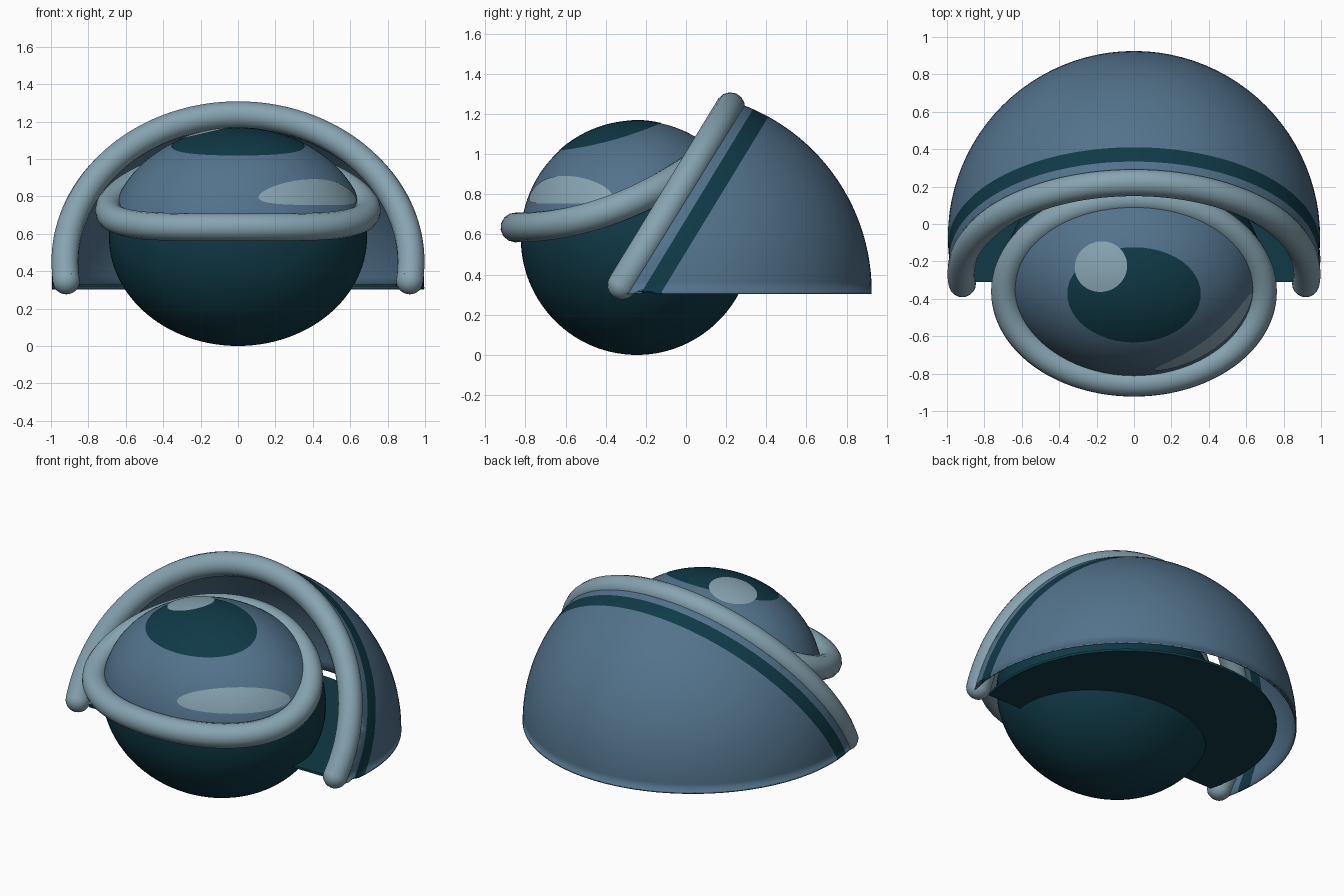
import bpy, bmesh, math
from mathutils import Vector, Matrix

if "Cube" in bpy.data.objects:
    bpy.data.objects.remove(bpy.data.objects["Cube"])


def material(name, rgb):
    m = bpy.data.materials.new(name)
    m.use_nodes = True
    m.diffuse_color = (*rgb, 1)
    m.node_tree.nodes["Principled BSDF"].inputs["Base Color"].default_value = (*rgb, 1)
    return m


blue = material("slate blue", (0.085, 0.17, 0.26))
teal = material("dark teal", (0.005, 0.042, 0.063))
pale = material("pale blue grey", (0.24, 0.37, 0.44))


def finish(name, bm, mats, smooth=True):
    mesh = bpy.data.meshes.new(name)
    bm.to_mesh(mesh)
    bm.free()
    for m in mats:
        mesh.materials.append(m)
    obj = bpy.data.objects.new(name, mesh)
    bpy.context.collection.objects.link(obj)
    for p in mesh.polygons:
        p.use_smooth = smooth
    return obj


def cut(bm, point, normal, clear=False):
    geom = bm.verts[:] + bm.edges[:] + bm.faces[:]
    bmesh.ops.bisect_plane(bm, geom=geom, plane_co=point, plane_no=normal, clear_outer=clear)


# Eyeball: pale lid area above the ring, dark below
BALL = Vector((0, -0.245, 0.583))
RADII = Vector((0.69, 0.578, 0.583))


def ring_height(y):
    return 0.635 + 0.38 * (y + 0.85) ** 2


bm = bmesh.new()
bmesh.ops.create_uvsphere(bm, u_segments=80, v_segments=56, radius=1)
for v in bm.verts:
    v.co = BALL + v.co * RADII
for f in bm.faces:
    c = f.calc_center_median()
    f.material_index = 0 if c.z > ring_height(c.y) and c.y < 0.13 else 1
finish("eyeball", bm, [blue, teal])


# Thin elliptical patches laid over the eyeball
def patch(name, direction, a, b, lift, mat):
    c = Vector(direction).normalized()
    e1 = Vector((-c.y, c.x, 0)).normalized()
    e2 = c.cross(e1)
    bm = bmesh.new()

    def place(u, v):
        rho = math.hypot(u, v)
        d = c * math.cos(rho)
        if rho:
            d += (e1 * u + e2 * v) * math.sin(rho) / rho
        return bm.verts.new(BALL + d * RADII * lift)

    n, rings = 48, 10
    inner = [place(0, 0)] * n
    for r in range(1, rings + 1):
        k = r / rings
        outer = [place(a * k * math.cos(math.tau * i / n), b * k * math.sin(math.tau * i / n))
                 for i in range(n)]
        for i in range(n):
            j = (i + 1) % n
            if r == 1:
                bm.faces.new((inner[0], outer[i], outer[j]))
            else:
                bm.faces.new((inner[i], outer[i], outer[j], inner[j]))
        inner = outer
    finish(name, bm, [mat])


rad = math.radians
patch("iris", (0, -math.sin(rad(15)), math.cos(rad(15))), rad(31), rad(27), 1.004, teal)
patch("upper_glint", (-0.26, 0.03, 0.965), 0.235, 0.21, 1.008, pale)
patch("side_glint", (0.62, -0.66, 0.41), rad(31), rad(7.5), 1.005, pale)

# Hood: sphere cut flat below and on a slant in front, with a dark stripe
HOOD = Vector((0, -0.07, 0.315))
SLANT = Vector((0, -0.854, 0.52))
UP = Vector((0, 0.52, 0.854))
bm = bmesh.new()
bmesh.ops.create_uvsphere(bm, u_segments=96, v_segments=64, radius=0.995,
                          matrix=Matrix.Translation(HOOD))
cut(bm, HOOD, (0, 0, -1), True)
cut(bm, HOOD + SLANT * 0.2, SLANT, True)
STRIPE = (0.043, 0.128)
for d in STRIPE:
    cut(bm, HOOD + SLANT * d, SLANT)
for f in bm.faces:
    d = (f.calc_center_median() - HOOD).dot(SLANT)
    f.material_index = int(STRIPE[0] < d < STRIPE[1])
hood = finish("hood", bm, [blue, teal])
shell = hood.modifiers.new("thickness", 'SOLIDIFY')
shell.thickness = 0.012
shell.offset = -1

# Floor plate inside the hood
bm = bmesh.new()
bmesh.ops.create_cone(bm, cap_ends=True, segments=64, radius1=0.88, radius2=0.88, depth=0.015,
                      matrix=Matrix.Translation((0, -0.07, 0.325)))
cut(bm, (0, -0.31, 0), (0, -1, 0), True)
bmesh.ops.holes_fill(bm, edges=[e for e in bm.edges if e.is_boundary])
finish("floor_plate", bm, [teal], smooth=False)


# Round tubes
def tube(name, points, radius, closed):
    curve = bpy.data.curves.new(name, 'CURVE')
    curve.dimensions = '3D'
    curve.bevel_depth = radius
    curve.bevel_resolution = 5
    curve.use_fill_caps = not closed
    spline = curve.splines.new('POLY')
    spline.points.add(len(points) - 1)
    for sp, p in zip(spline.points, points):
        sp.co = (*p, 1)
    spline.use_cyclic_u = closed
    curve.materials.append(pale)
    obj = bpy.data.objects.new(name, curve)
    bpy.context.collection.objects.link(obj)
    bpy.ops.object.select_all(action='DESELECT')
    obj.select_set(True)
    bpy.context.view_layer.objects.active = obj
    bpy.ops.object.convert(target='MESH')
    bpy.ops.object.shade_smooth_by_angle()


# Eyelid ring wrapping the ball
ring = []
for i in range(96):
    t = math.tau * i / 96
    y = -0.36 + 0.49 * math.sin(t)
    ring.append((0.69 * math.cos(t), y, ring_height(y)))
tube("eyelid_ring", ring, 0.074, True)

# Arch along the slanted front of the hood
ARCH = Vector((0, -0.26, 0.445))
DROP = rad(7)
arch = []
for i in range(81):
    t = -DROP + (math.pi + 2 * DROP) * i / 80
    arch.append(ARCH + 0.925 * (Vector((1, 0, 0)) * math.cos(t) + UP * math.sin(t)))
tube("hood_arch", arch, 0.073, False)

# Rounded arch ends
for side, p in (("left", arch[0]), ("right", arch[-1])):
    bm = bmesh.new()
    bmesh.ops.create_uvsphere(bm, u_segments=20, v_segments=12, radius=0.073,
                              matrix=Matrix.Translation(p))
    finish("arch_end_" + side, bm, [pale])
